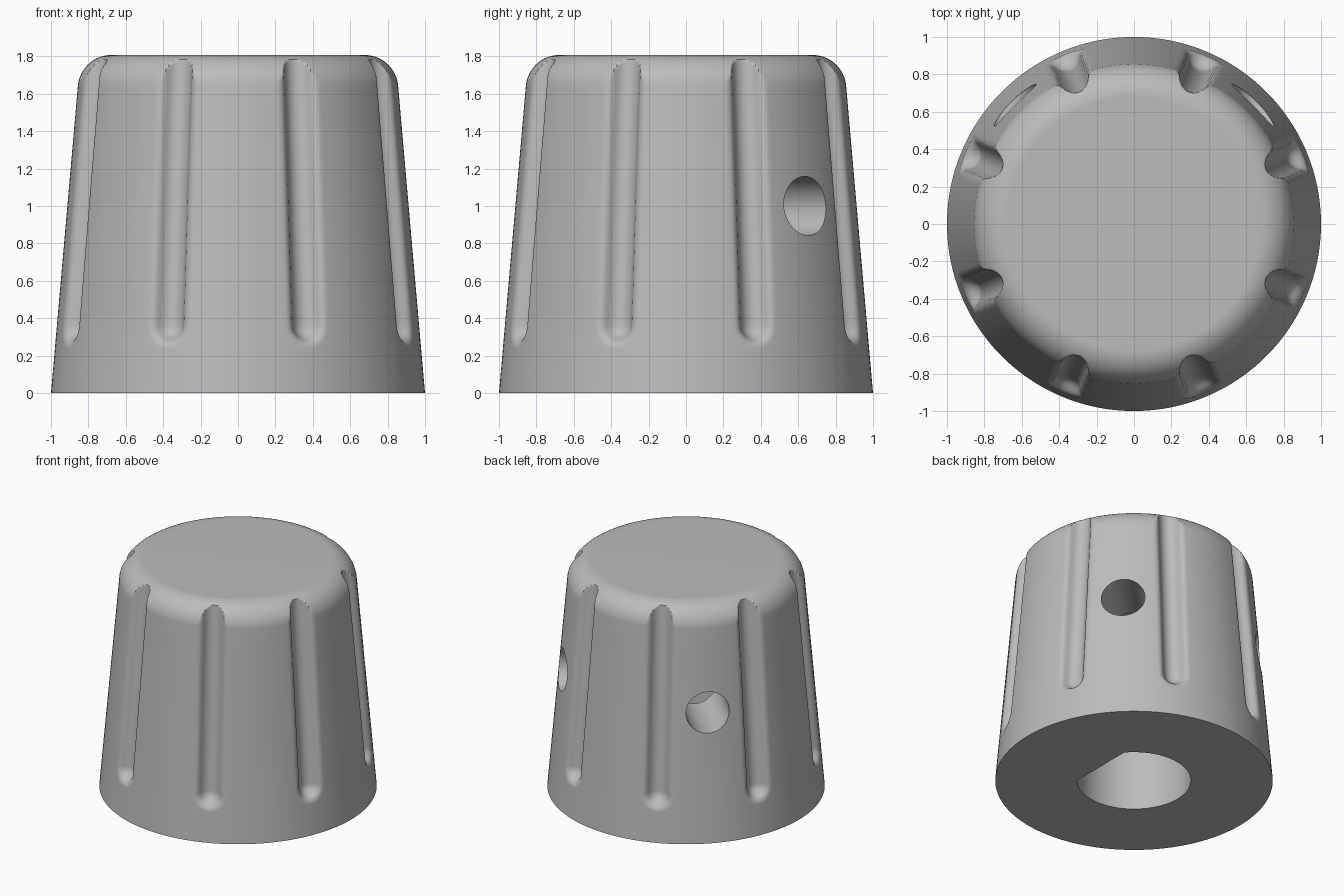
import bpy, bmesh, math
from mathutils import Matrix

cube = bpy.data.objects.get("Cube")
if cube:
    bpy.data.objects.remove(cube, do_unlink=True)

H, TAPER, FILLET = 1.807, math.radians(5), 0.18   # body height, draft angle, top rounding
R, LIP, GROOVE_Z = 0.08, 0.05, 0.36               # groove radius, rim rounding, lower end


def material(name, color):
    mat = bpy.data.materials.new(name)
    mat.use_nodes = True
    mat.diffuse_color = color
    mat.node_tree.nodes["Principled BSDF"].inputs["Base Color"].default_value = color
    return mat


def make_object(name, bm, mat):
    bmesh.ops.recalc_face_normals(bm, faces=bm.faces)
    mesh = bpy.data.meshes.new(name)
    bm.to_mesh(mesh)
    bm.free()
    mesh.materials.append(mat)
    obj = bpy.data.objects.new(name, mesh)
    bpy.context.collection.objects.link(obj)
    return obj


def cone_radius(z):
    return 1 - z * math.tan(TAPER)


def groove_depth(d):
    # round channel blended into the wall with a rounded rim
    reach = math.sqrt((R + LIP) ** 2 - LIP ** 2)
    if d >= reach:
        return 0
    if d <= reach * R / (R + LIP):
        return math.sqrt(R * R - d * d)
    return LIP - math.sqrt(LIP ** 2 - (reach - d) ** 2)


def spread(a, b, n):
    return [a + (b - a) * i / n for i in range(n)]


# Body profile: drafted wall, then the rounded shoulder
cz = H - FILLET
cr = cone_radius(H) - FILLET * math.tan(math.pi / 4 - TAPER / 2)
side_z = cz + FILLET * math.sin(TAPER)
heights = [0] + spread(0.2, 0.52, 28) + spread(0.52, side_z, 8)
profile = [(cone_radius(z), z) for z in heights]
for a in spread(TAPER, math.pi / 2, 28) + [math.pi / 2]:
    profile.append((cr + FILLET * math.cos(a), cz + FILLET * math.sin(a)))

# Columns are dense across each groove and sparse between them
sector = spread(-9, 9, 30) + spread(9, 36, 11)
angles = [(k * 45 + 22.5 + a, a) for k in range(8) for a in sector]

grey = material("grey plastic", (0.5, 0.5, 0.5, 1))
bm = bmesh.new()
rings = []
for r, z in profile:
    ring = []
    for theta, off in angles:
        wall = cone_radius(z)
        d = math.hypot(wall * math.sin(math.radians(off)), min(0, z - GROOVE_Z))
        rad = min(r, wall - groove_depth(d))
        t = math.radians(theta)
        ring.append(bm.verts.new((rad * math.cos(t), rad * math.sin(t), z)))
    rings.append(ring)
n = len(angles)
for low, high in zip(rings, rings[1:]):
    for i in range(n):
        j = (i + 1) % n
        bm.faces.new((low[i], low[j], high[j], high[i]))
bm.faces.new(rings[0][::-1])
bm.faces.new(rings[-1])
knob = make_object("knob_body", bm, grey)


def cutter(name, radius, length, matrix, flat=None):
    # flat trims the cylinder to a D section
    bm = bmesh.new()
    bmesh.ops.create_cone(bm, cap_ends=True, segments=96, radius1=radius,
                          radius2=radius, depth=length)
    if flat:
        cut = bmesh.ops.bisect_plane(bm, geom=bm.verts[:] + bm.edges[:] + bm.faces[:],
                                     plane_co=(flat, 0, 0), plane_no=(1, 0, 0),
                                     clear_outer=True)["geom_cut"]
        edges = [e for e in cut if isinstance(e, bmesh.types.BMEdge)]
        bmesh.ops.holes_fill(bm, edges=[e for e in bm.edges if e.is_boundary] or edges)
    bm.transform(matrix)
    obj = make_object(name, bm, grey)
    obj.hide_render = True
    return obj


# D-shaped shaft bore and two set screw holes at the back
cutters = [cutter("shaft_bore", 0.41, 1.6, Matrix.Translation((0, 0, 0.6)), flat=0.314)]
for side, deg in (("left", 45), ("right", 135)):
    m = (Matrix.Rotation(math.radians(deg), 4, "Z") @ Matrix.Translation((0.75, 0, 1))
         @ Matrix.Rotation(math.pi / 2, 4, "Y"))
    cutters.append(cutter(side + "_screw_hole", 0.158, 0.9, m))

bpy.ops.object.select_all(action="DESELECT")
bpy.context.view_layer.objects.active = knob
knob.select_set(True)
for c in cutters:
    mod = knob.modifiers.new(c.name, "BOOLEAN")
    mod.operation, mod.solver, mod.object = "DIFFERENCE", "EXACT", c
    bpy.ops.object.modifier_apply(modifier=mod.name)
    bpy.data.objects.remove(c, do_unlink=True)
bpy.ops.object.shade_smooth_by_angle(angle=math.radians(30))
